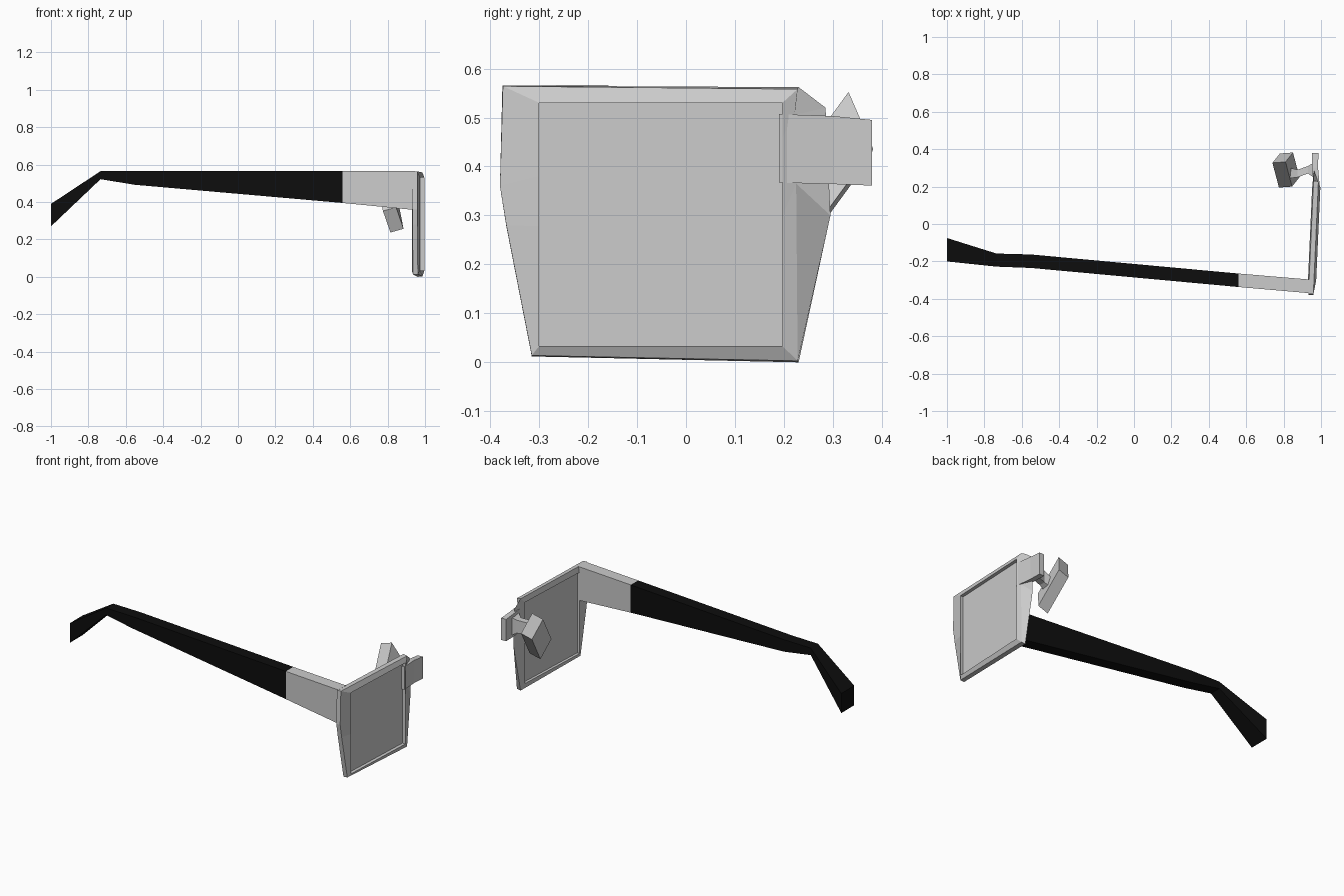
import bpy, bmesh
from mathutils import Vector

if "Cube" in bpy.data.objects:
    bpy.data.objects.remove(bpy.data.objects["Cube"])

def finish(name, bm, mat=None):
    bmesh.ops.recalc_face_normals(bm, faces=bm.faces)
    me = bpy.data.meshes.new(name)
    bm.to_mesh(me)
    bm.free()
    ob = bpy.data.objects.new(name, me)
    bpy.context.collection.objects.link(ob)
    if mat:
        me.materials.append(mat)
    return ob

def loft(name, rings, mat=None, closed=False):
    """Skin equal-length rings; cap the ends, or join last to first when closed."""
    bm = bmesh.new()
    vs = [[bm.verts.new(p) for p in r] for r in rings]
    n = len(vs[0])
    pairs = list(zip(vs, vs[1:])) + ([(vs[-1], vs[0])] if closed else [])
    for a, b in pairs:
        for i in range(n):
            j = (i + 1) % n
            bm.faces.new((a[i], a[j], b[j], b[i]))
    if not closed:
        bm.faces.new(vs[0])
        bm.faces.new(vs[-1])
    return finish(name, bm, mat)

def section_x(x, y0, y1, z0, z1):
    return [(x, y0, z0), (x, y1, z0), (x, y1, z1), (x, y0, z1)]

def section_y(y, x0, x1, z0, z1):
    return [(x0, y, z0), (x1, y, z0), (x1, y, z1), (x0, y, z1)]

black = bpy.data.materials.new("black_plastic")
black.diffuse_color = (0.004, 0.004, 0.004, 1)
black.use_nodes = True
black.node_tree.nodes["Principled BSDF"].inputs["Base Color"].default_value = black.diffuse_color

# Side arm: black sleeve with hooked ear tip, then grey hinge end
joint = section_x(0.56, -0.337, -0.265, 0.395, 0.565)
loft("temple_arm", [
    section_x(-1.0, -0.20, -0.075, 0.27, 0.39),
    section_x(-0.735, -0.228, -0.158, 0.522, 0.565),
    section_x(-0.55, -0.235, -0.163, 0.492, 0.565),
    joint], black)
loft("hinge_end", [joint, section_x(0.94, -0.37, -0.297, 0.358, 0.565)])

# Lens rim: plane leans slightly along y
def mid(y):
    return 0.947 + 0.045 * (y + 0.37)

outer_back = [(-.375, .565), (.23, .562), (.285, .52), (.295, .30),
              (.23, 0), (-.315, .012), (-.367, .278), (-.38, .36)]
outer_front = [(-.374, .564), (.228, .558), (.222, .505), (.225, .365),
               (.228, .003), (-.315, .014), (-.367, .28), (-.38, .36)]
inner = [(-.30, .53), (.197, .53), (.197, .46), (.197, .30),
         (.197, .033), (-.30, .033), (-.30, .278), (-.30, .38)]

def ring(pts, off):
    return [(mid(y) + off, y, z) for y, z in pts]

loft("lens_rim", [ring(outer_back, -0.014), ring(outer_front, 0.012),
                  ring(inner, 0.024), ring(inner, -0.02)], closed=True)

# Lens
pane = [(-.30, .033), (.197, .033), (.197, .53), (-.30, .53)]
loft("lens", [ring(pane, -0.004), ring(pane, 0.004)])

# Half bridge over the nose
loft("bridge", [
    section_y(0.19, 0.962, 0.994, 0.367, 0.507),
    section_y(0.30, 0.952, 0.984, 0.364, 0.503),
    section_y(0.38, 0.953, 0.986, 0.361, 0.495)])

# Bracket carrying the nose pad
loft("nose_pad_arm", [
    section_x(0.835, 0.245, 0.30, 0.365, 0.43),
    section_x(0.875, 0.25, 0.29, 0.39, 0.46),
    section_x(0.93, 0.27, 0.31, 0.39, 0.47),
    section_x(0.965, 0.245, 0.33, 0.37, 0.49)])

# Nose pad: skewed block from one corner and three edge vectors
corner = Vector((0.815, 0.245, 0.237))
long_edge = Vector((-0.035, 0.132, 0.18))
short_edge = Vector((-0.04, -0.05, 0.115))
depth = Vector((0.07, 0.005, 0.02))
face = [corner, corner + long_edge, corner + long_edge + short_edge, corner + short_edge]
loft("nose_pad", [face, [p + depth for p in face]])
